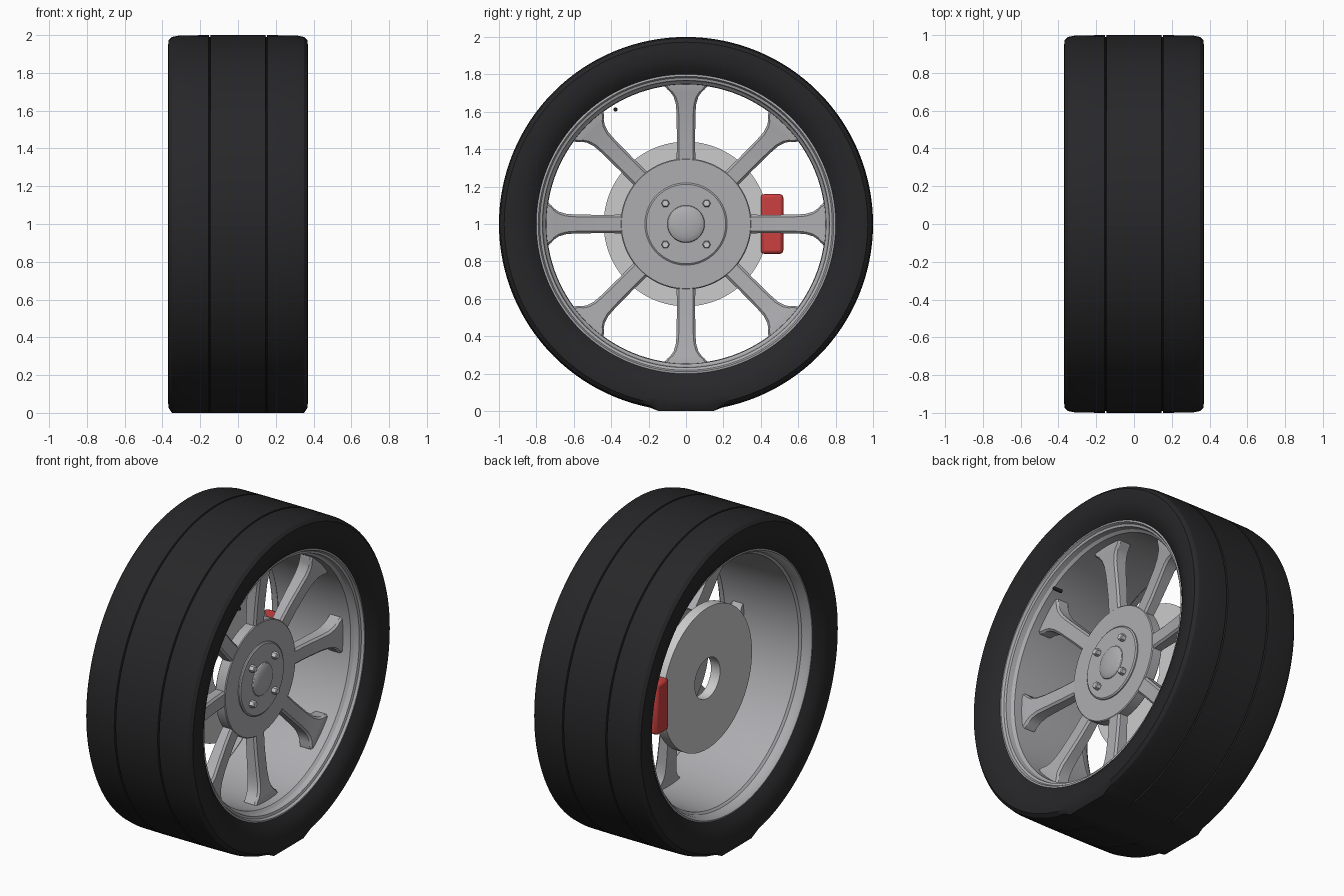
import bpy, bmesh
from math import sin, cos, pi, radians
from mathutils import Matrix, Vector

if "Cube" in bpy.data.objects:
    bpy.data.objects.remove(bpy.data.objects["Cube"])

CENTRE = Vector((0, 0, 1))


def material(name, rgb):
    m = bpy.data.materials.new(name)
    m.diffuse_color = (*rgb, 1)
    m.use_nodes = True
    m.node_tree.nodes["Principled BSDF"].inputs["Base Color"].default_value = m.diffuse_color
    return m


RUBBER = material("rubber", (0.02, 0.02, 0.022))
ALLOY = material("alloy", (0.42, 0.42, 0.44))
RED = material("red_paint", (0.6, 0.05, 0.05))


def finish(name, bm, mat=None, bevel=0, angle=30):
    bmesh.ops.remove_doubles(bm, verts=bm.verts, dist=1e-5)
    bmesh.ops.recalc_face_normals(bm, faces=bm.faces)
    me = bpy.data.meshes.new(name)
    bm.to_mesh(me)
    bm.free()
    ob = bpy.data.objects.new(name, me)
    bpy.context.collection.objects.link(ob)
    if mat:
        me.materials.append(mat)
    if bevel:
        b = ob.modifiers.new("bevel", 'BEVEL')
        b.width, b.segments, b.limit_method = bevel, 2, 'ANGLE'
    bpy.ops.object.select_all(action='DESELECT')
    ob.select_set(True)
    bpy.context.view_layer.objects.active = ob
    bpy.ops.object.shade_smooth_by_angle(angle=radians(angle))
    return ob


def lathe(profile, closed=True, steps=128, centre=CENTRE):
    """Spin (x, radius) points around an axis along x."""
    bm = bmesh.new()
    rings = []
    for i in range(steps):
        a = 2 * pi * i / steps
        rings.append([bm.verts.new(centre + Vector((x, r * cos(a), r * sin(a))))
                      for x, r in profile])
    n = len(profile)
    for i in range(steps):
        p, q = rings[i], rings[(i + 1) % steps]
        for j in range(n if closed else n - 1):
            k = (j + 1) % n
            bm.faces.new((p[j], p[k], q[k], q[j]))
    bmesh.ops.dissolve_degenerate(bm, dist=1e-6, edges=bm.edges)
    return bm


# Tyre: half profile mirrored, with two tread grooves and a flat contact patch
half = [(0.145, 1.0), (0.148, 0.99), (0.152, 0.99), (0.155, 1.0), (0.31, 0.998),
        (0.35, 0.99), (0.368, 0.972), (0.37, 0.94), (0.366, 0.89), (0.35, 0.84),
        (0.318, 0.80), (0.29, 0.79)]
bm = lathe(half + [(-x, r) for x, r in reversed(half)])
for v in bm.verts:
    if abs(v.co.y) < 0.17 and v.co.z < 0.025:
        v.co.z = 0.0
finish("tyre", bm, RUBBER)

# Rim barrel with a stepped lip on both sides
rim = [(0.30, 0.805), (0.318, 0.802), (0.32, 0.79), (0.305, 0.782), (0.30, 0.768),
       (0.27, 0.762), (0.255, 0.748), (0.10, 0.745), (-0.10, 0.748), (-0.25, 0.755),
       (-0.262, 0.768), (-0.30, 0.775), (-0.318, 0.79), (-0.315, 0.802),
       (-0.30, 0.805), (-0.28, 0.785), (0.28, 0.785)]
finish("rim", lathe(rim), ALLOY)

# Hub plate, raised centre and domed cap
finish("hub", lathe([(0.085, 0), (0.085, 0.345), (0.09, 0.35), (0.15, 0.35),
                     (0.155, 0.345), (0.155, 0)], False), ALLOY)
finish("hub_plate", lathe([(0.15, 0), (0.15, 0.22), (0.162, 0.22), (0.168, 0.212),
                           (0.168, 0)], False), ALLOY)
dome = [(0.165, 0.1)] + [(0.168 + 0.024 * sin(t * pi / 12), 0.1 * cos(t * pi / 12))
                         for t in range(6)] + [(0.192, 0)]
finish("hub_cap", lathe(dome, False, 64), ALLOY)

# Spokes: (radius, half width, front x, back x), flaring into the rim
stations = [(0.30, 0.050, 0.150, 0.09), (0.45, 0.049, 0.160, 0.092),
            (0.58, 0.050, 0.175, 0.10), (0.64, 0.054, 0.185, 0.105),
            (0.68, 0.066, 0.192, 0.11), (0.705, 0.083, 0.197, 0.115),
            (0.72, 0.100, 0.200, 0.12), (0.735, 0.112, 0.202, 0.12),
            (0.765, 0.116, 0.205, 0.12)]
for i in range(8):
    bm = bmesh.new()
    rows = []
    for r, w, f, b in stations:
        c = 0.012
        section = [(b, -w), (f - c, -w), (f, -w + c), (f, w - c), (f - c, w), (b, w)]
        rows.append([bm.verts.new((x, y, r)) for x, y in section])
    for p, q in zip(rows, rows[1:]):
        for j in range(6):
            k = (j + 1) % 6
            bm.faces.new((p[j], p[k], q[k], q[j]))
    bm.faces.new(rows[0])
    bm.faces.new(rows[-1])
    bm.transform(Matrix.Translation(CENTRE) @ Matrix.Rotation(i * pi / 4, 4, 'X'))
    finish(f"spoke_{i + 1}", bm, ALLOY)

# Hexagonal wheel nuts
for y in (-0.11, 0.11):
    for z in (-0.11, 0.11):
        bm = lathe([(0.16, 0), (0.16, 0.022), (0.195, 0.022), (0.2, 0.017), (0.2, 0)],
                   False, 6, CENTRE + Vector((0, y, z)))
        finish("wheel_nut", bm)

# Brake disc with centre hole
finish("brake_disc", lathe([(-0.148, 0.125), (-0.148, 0.44), (-0.085, 0.44),
                            (-0.085, 0.125)]))

# Brake caliper gripping the disc edge
bm = bmesh.new()
bmesh.ops.create_cube(bm, size=1)
bm.transform(Matrix.Translation((-0.105, 0.46, 1.0)) @ Matrix.Diagonal((0.12, 0.12, 0.32, 1)))
finish("brake_caliper", bm, RED, bevel=0.018)

# Tyre valve standing on the barrel
finish("valve", lathe([(0.22, 0), (0.22, 0.011), (0.275, 0.011), (0.28, 0.008), (0.28, 0)],
                      False, 16, Vector((0.0, -0.377, 1.612))), RUBBER)
